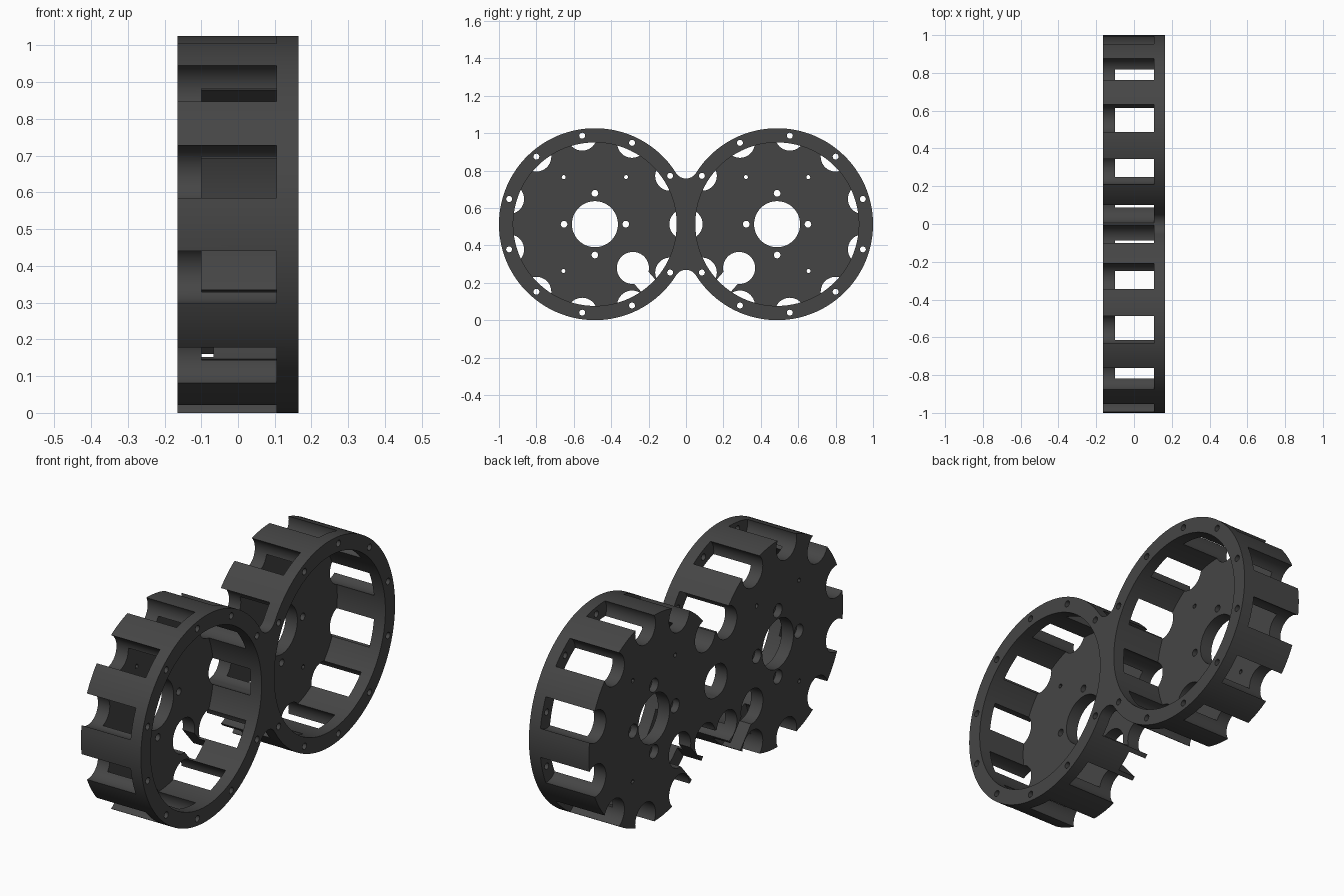
import bpy, bmesh, math
from mathutils import Matrix, Vector

if "Cube" in bpy.data.objects:
    bpy.data.objects.remove(bpy.data.objects["Cube"])

R, CY, CZ = 0.513, 0.487, 0.513        # drum radius and centre
BACK, FRONT = -0.165, 0.165            # axial extent
FLOOR, FLANGE = -0.10, 0.105           # inside of floor plate, back of flange
BOLT_R, SCALLOP_R = 0.478, 0.08
FILLET_R, FILLET_Z = 0.062, 0.306
STEP = 2 * math.pi / 11

mat = bpy.data.materials.new("dark grey plastic")
mat.diffuse_color = (0.06, 0.06, 0.06, 1)
mat.use_nodes = True
mat.node_tree.nodes["Principled BSDF"].inputs["Base Color"].default_value = mat.diffuse_color


def make_object(name, bm):
    bmesh.ops.recalc_face_normals(bm, faces=bm.faces)
    me = bpy.data.meshes.new(name)
    bm.to_mesh(me)
    bm.free()
    me.materials.append(mat)
    ob = bpy.data.objects.new(name, me)
    bpy.context.collection.objects.link(ob)
    return ob


def arc(cy, cz, r, a0, a1, n):
    return [(cy + r * math.cos(a0 + (a1 - a0) * i / n),
             cz + r * math.sin(a0 + (a1 - a0) * i / n)) for i in range(n + 1)]


# Figure-eight body: two discs blended by small fillets
t = math.atan2(FILLET_Z, -CY)
f = math.pi - t
outline = arc(CY, CZ, R, -t, t, 110)
outline += arc(0, CZ + FILLET_Z, FILLET_R, -f, f - math.pi, 14)[1:-1]
outline += arc(-CY, CZ, R, f, 2 * math.pi - f, 110)
outline += arc(0, CZ - FILLET_Z, FILLET_R, math.pi - f, f, 14)[1:-1]
bm = bmesh.new()
face = bm.faces.new([bm.verts.new((BACK, y, z)) for y, z in outline])
ext = bmesh.ops.extrude_face_region(bm, geom=[face])
bmesh.ops.translate(bm, vec=(FRONT - BACK, 0, 0),
                    verts=[v for v in ext["geom"] if isinstance(v, bmesh.types.BMVert)])
body = make_object("twin_drum_housing", bm)


def add_rod(bm, side, r, ang, rad, x0, x1, seg):
    """Axial cylinder at polar position (r, ang) in the drum on the given side."""
    y = side * (CY + r * math.cos(ang))
    z = CZ + r * math.sin(ang)
    m = Matrix.Translation(((x0 + x1) / 2, y, z)) @ Matrix.Rotation(math.pi / 2, 4, 'Y')
    bmesh.ops.create_cone(bm, cap_ends=True, segments=seg, radius1=rad, radius2=rad,
                          depth=x1 - x0, matrix=m)


def cut(bm):
    cutter = make_object("cutter", bm)
    cutter.hide_render = True
    mod = body.modifiers.new("cut", 'BOOLEAN')
    mod.operation, mod.solver, mod.object = 'DIFFERENCE', 'EXACT', cutter
    bpy.context.view_layer.objects.active = body
    bpy.ops.object.modifier_apply(modifier=mod.name)
    bpy.data.objects.remove(cutter)


def cut_rods(rods, sides=(1, -1)):
    bm = bmesh.new()
    for side in sides:
        for rod in rods:
            add_rod(bm, side, *rod)
    cut(bm)


bolt_angles = [(i + 0.5) * STEP for i in range(11) if i != 5]

# Drum cavities
cut_rods([(0, 0, 0.437, FLOOR, 0.4, 128)])
# Scallops around the rim, then the pair meeting in the bridge
cut_rods([(BOLT_R, a, SCALLOP_R, -0.4, FLANGE, 40) for a in bolt_angles])
for s in (1, -1):
    cut_rods([(BOLT_R, math.pi, SCALLOP_R, -0.4, FLANGE, 40)], (s,))
# Flange bolt holes, centre bores, mounting holes and pin holes
holes = [(BOLT_R, a, 0.016, 0.05, 0.4, 16) for a in bolt_angles]
holes.append((0, 0, 0.123, -0.4, 0, 64))
holes += [(0.165, k * math.pi / 2, 0.018, -0.4, 0, 16) for k in range(4)]
holes += [(0.302, math.radians(a), 0.011, -0.4, 0, 12) for a in (56.5, 123.5, -56)]
cut_rods(holes)
# Counterbores on the back of the mounting holes
cut_rods([(0.165, k * math.pi / 2, 0.034, -0.4, -0.13, 24) for k in range(4)])
# Cable holes, and radial slots leading out through the wall
slot_a = -4 * STEP
cut_rods([(0.31, slot_a, 0.086, -0.4, 0, 48)])
bm = bmesh.new()
for side in (1, -1):
    a = slot_a if side > 0 else math.pi - slot_a
    m = (Matrix.Translation((0, side * CY, CZ)) @ Matrix.Rotation(a, 4, 'X')
         @ Matrix.Translation((-0.2335, 0.455, 0))
         @ Matrix.Diagonal(Vector((0.333, 0.29, 0.10, 1))))
    bmesh.ops.create_cube(bm, size=1, matrix=m)
cut(bm)

bpy.ops.object.select_all(action='DESELECT')
body.select_set(True)
bpy.context.view_layer.objects.active = body
bpy.ops.object.shade_smooth_by_angle(angle=math.radians(30))
